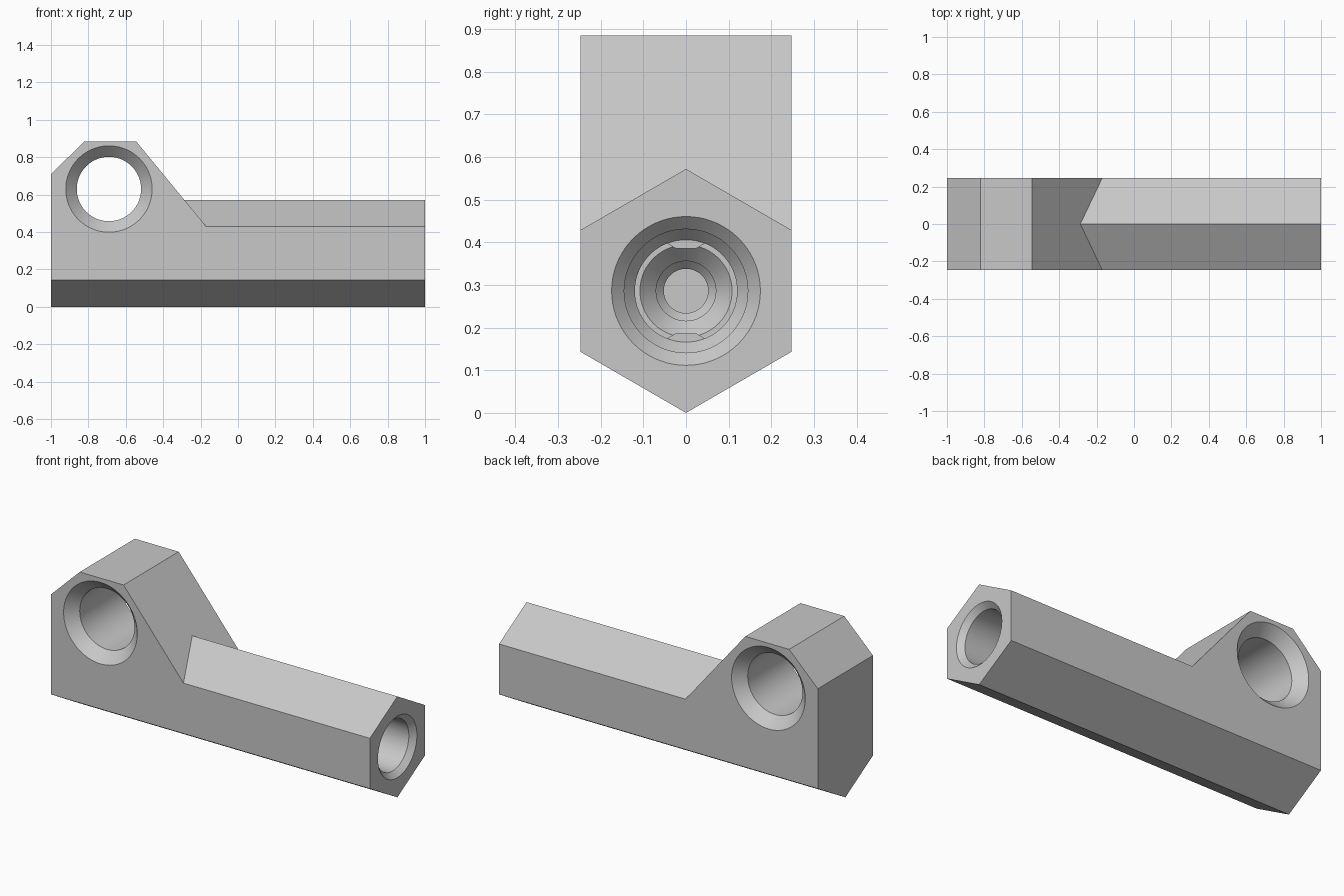
import bpy, bmesh, math

if "Cube" in bpy.data.objects:
    bpy.data.objects.remove(bpy.data.objects["Cube"], do_unlink=True)

grey = bpy.data.materials.new("light grey metal")
grey.use_nodes = True
grey.diffuse_color = (0.58, 0.58, 0.58, 1)
grey.node_tree.nodes["Principled BSDF"].inputs["Base Color"].default_value = (0.58, 0.58, 0.58, 1)

HALF = 0.247           # half the width across the flats
LOW, MID, RIDGE = 0.143, 0.286, 0.572
TOP = 0.885


def finish(bm, name):
    bmesh.ops.recalc_face_normals(bm, faces=bm.faces)
    mesh = bpy.data.meshes.new(name)
    bm.to_mesh(mesh)
    bm.free()
    mesh.materials.append(grey)
    ob = bpy.data.objects.new(name, mesh)
    bpy.context.collection.objects.link(ob)
    return ob


def bridge(bm, rings):
    """Skin closed rings of vertices and cap both ends."""
    for a, b in zip(rings, rings[1:]):
        n = len(a)
        for i in range(n):
            j = (i + 1) % n
            bm.faces.new((a[i], a[j], b[j], b[i]))
    bm.faces.new(rings[0])
    bm.faces.new(rings[-1])


def prism(name, section, start, end):
    """Extrude a y-z section along x; start(z) may slant the near end."""
    bm = bmesh.new()
    near = [bm.verts.new((start(z), y, z)) for y, z in section]
    far = [bm.verts.new((end, y, z)) for y, z in section]
    bridge(bm, [near, far])
    return finish(bm, name)


def lathe(name, profile, place, sides=72):
    """Revolve (distance, radius) pairs; place maps them to space."""
    bm = bmesh.new()
    rings = []
    for d, r in profile:
        angles = [2 * math.pi * i / sides for i in range(sides)]
        rings.append([bm.verts.new(place(d, r * math.cos(a), r * math.sin(a))) for a in angles])
    bridge(bm, rings)
    return finish(bm, name)


def cut(target, cutter):
    cutter.hide_render = True
    mod = target.modifiers.new("cut", "BOOLEAN")
    mod.operation = "DIFFERENCE"
    mod.solver = "EXACT"
    mod.object = cutter
    bpy.context.view_layer.objects.active = target
    bpy.ops.object.modifier_apply(modifier=mod.name)
    bpy.data.objects.remove(cutter, do_unlink=True)


# Full-height bar with a V-shaped underside
body = prism("hexagonal_bar_with_eye",
             [(0, 0), (HALF, LOW), (HALF, TOP), (-HALF, TOP), (-HALF, LOW)],
             lambda z: -1, 1)

# Sloped corner at the upper outer end
bm = bmesh.new()
bm.from_mesh(body.data)
cutline = bmesh.ops.bisect_plane(bm, geom=bm.verts[:] + bm.edges[:] + bm.faces[:],
                                 plane_co=(-1, 0, 0.71), plane_no=(-0.175, 0, 0.18),
                                 clear_outer=True)
edges = [g for g in cutline["geom_cut"] if isinstance(g, bmesh.types.BMEdge)]
bmesh.ops.holes_fill(bm, edges=edges)
bmesh.ops.recalc_face_normals(bm, faces=bm.faces)
bm.to_mesh(body.data)
bm.free()

# Remove the space above the gabled bar, leaving the slanted shoulder
wide = 0.35
eaves = RIDGE - wide * (RIDGE - 0.429) / HALF
cut(body, prism("shoulder_cutter",
                [(-wide, eaves), (0, RIDGE), (wide, eaves), (wide, 1.2), (-wide, 1.2)],
                lambda z: -0.287 - 0.824 * (z - RIDGE), 1.2))

# Cross hole through the eye, countersunk on both sides
reach = 0.06
cut(body, lathe("eye_cutter",
                [(-HALF - reach, 0.29), (-HALF + reach, 0.172),
                 (HALF - reach, 0.172), (HALF + reach, 0.29)],
                lambda d, u, v: (-0.69 + u, d, 0.63 + v)))

# Stepped blind bore along the bar, opening at the hexagonal end
cut(body, lathe("bore_cutter",
                [(1.03, 0.204), (0.97, 0.145), (0.1, 0.145), (0.07, 0.12),
                 (0, 0.12), (0, 0.108), (-0.04, 0.07), (-0.16, 0.07),
                 (-0.18, 0.052), (-0.3, 0.052)],
                lambda d, u, v: (d, u, MID + v)))

# Pair of small stops at the inner end of the bore
for side, name in ((1, "upper_bore_stop"), (-1, "lower_bore_stop")):
    prism(name, [(y, MID + side * h) for y, h in
                 ((-0.05, 0.115), (-0.025, 0.1), (0.025, 0.1),
                  (0.05, 0.115), (0.025, 0.122), (-0.025, 0.122))],
          lambda z: 0.01, 0.07)

# Smooth bores, crisp flats
bpy.ops.object.select_all(action="DESELECT")
body.select_set(True)
bpy.context.view_layer.objects.active = body
bpy.ops.object.shade_smooth_by_angle(angle=math.radians(25))
